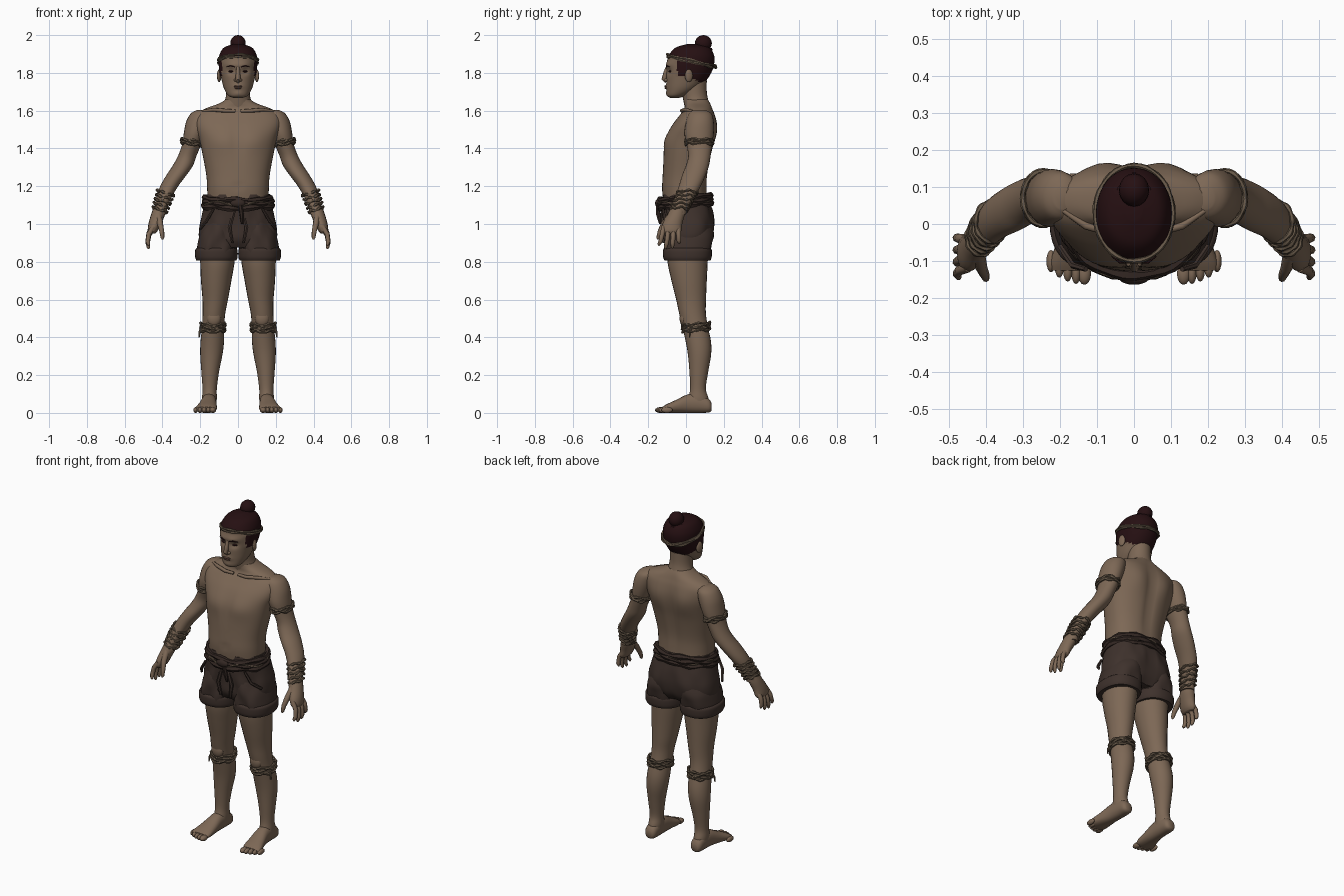
import bpy, bmesh, math
from mathutils import Vector

def material(name, rgb):
    m = bpy.data.materials.new(name)
    m.diffuse_color = (*rgb, 1)
    return m

SKIN = material("skin", (0.205, 0.138, 0.092))
HAIR = material("dark hair", (0.019, 0.005, 0.006))
CLOTH = material("brown cloth", (0.048, 0.031, 0.025))
SASH = material("dark sash", (0.034, 0.021, 0.017))
ROPE = material("rope", (0.135, 0.098, 0.065))
LIP = material("lips", (0.13, 0.07, 0.052))

def finish(ob, mirror, angle=50):
    bpy.ops.object.select_all(action='DESELECT')
    ob.select_set(True)
    bpy.context.view_layer.objects.active = ob
    if ob.type == 'CURVE':
        bpy.ops.object.convert(target='MESH')
        ob = bpy.context.object
    bpy.ops.object.shade_smooth_by_angle(angle=math.radians(angle))
    if mirror:
        ob.modifiers.new("mirror", 'MIRROR').use_mirror_merge = False
    return ob

def loft(name, rings, mat, n=24, power=2.0, steps=4, axis='z', deform=None, mirror=False):
    """Skin smoothly between rings given as (a0, a1, b0, b1, position)."""
    rows = []
    for i in range(len(rings) - 1):
        p = [rings[max(0, min(len(rings) - 1, i + k))] for k in (-1, 0, 1, 2)]
        for s in range(steps):
            t = s / steps
            rows.append([0.5 * (2*b + (c - a)*t + (2*a - 5*b + 4*c - d)*t*t + (3*b - a - 3*c + d)*t**3)
                         for a, b, c, d in zip(*p)])
    rows.append(rings[-1])
    bm, loops = bmesh.new(), []
    for a0, a1, b0, b1, pos in rows:
        loop = []
        for k in range(n):
            w = 2 * math.pi * k / n
            c, s = math.cos(w), math.sin(w)
            a = (a0 + a1)/2 + (a1 - a0)/2 * math.copysign(abs(c)**(2/power), c)
            b = (b0 + b1)/2 + (b1 - b0)/2 * math.copysign(abs(s)**(2/power), s)
            co = Vector((a, b, pos) if axis == 'z' else (a, pos, b))
            loop.append(bm.verts.new(deform(co) if deform else co))
        loops.append(loop)
    for u, v in zip(loops, loops[1:]):
        for k in range(n):
            bm.faces.new((u[k], u[(k+1) % n], v[(k+1) % n], v[k]))
    bm.faces.new(loops[0])
    bm.faces.new(loops[-1])
    bmesh.ops.recalc_face_normals(bm, faces=bm.faces)
    me = bpy.data.meshes.new(name)
    bm.to_mesh(me)
    bm.free()
    me.materials.append(mat)
    ob = bpy.data.objects.new(name, me)
    bpy.context.collection.objects.link(ob)
    return finish(ob, mirror)

def tube(name, pts, mat, mirror=False, closed=False, res=2):
    """Tapered round tube through points (x, y, z, radius)."""
    cu = bpy.data.curves.new(name, 'CURVE')
    cu.dimensions, cu.bevel_depth, cu.bevel_resolution, cu.use_fill_caps = '3D', 1, res, True
    sp = cu.splines.new('POLY')
    sp.points.add(len(pts) - 1)
    for p, (x, y, z, r) in zip(sp.points, pts):
        p.co, p.radius = (x, y, z, 1), r
    sp.use_cyclic_u = closed
    cu.materials.append(mat)
    ob = bpy.data.objects.new(name, cu)
    bpy.context.collection.objects.link(ob)
    return finish(ob, mirror)

def band(name, x0, x1, y0, y1, z, mat, r=0.008, tilt=0, slope=0, wave=0.004, phase=0, mirror=False):
    """Uneven cord wrapped round a body part; tilt follows y, slope follows x."""
    pts = []
    for k in range(40):
        w = 2 * math.pi * k / 40
        c, s = math.cos(w), math.sin(w)
        pts.append(((x0+x1)/2 + (x1-x0)/2*c, (y0+y1)/2 + (y1-y0)/2*s,
                    z + tilt*s + slope*c + wave*math.sin(5*w + phase), r*(1 + 0.25*math.sin(9*w + phase))))
    return tube(name, pts, mat, mirror, True, 1)

def ball(name, loc, size, mat, mirror=False, rot=0):
    bpy.ops.mesh.primitive_uv_sphere_add(segments=16, ring_count=10)
    ob = bpy.context.object
    ob.name = name
    for v in ob.data.vertices:
        p = Vector((v.co.x*size[0], v.co.y*size[1], v.co.z*size[2]))
        c, s = math.cos(rot), math.sin(rot)
        v.co = Vector((p.x*c - p.y*s, p.x*s + p.y*c, p.z)) + Vector(loc)
    ob.data.materials.append(mat)
    return finish(ob, mirror)

def bump(v, x, z, rx, rz):
    return math.exp(-((abs(v.x) - x)/rx)**2 - ((v.z - z)/rz)**2)

# Torso with chest, shoulder blades, spine groove and navel
def torso_shape(v):
    if v.y < 0.02:
        v.y -= 0.012*bump(v, 0.085, 1.44, 0.07, 0.06)
        v.y += 0.008*bump(v, 0, 1.45, 0.022, 0.12) + 0.008*bump(v, 0, 1.2, 0.012, 0.015)
    else:
        v.y += 0.016*bump(v, 0.09, 1.5, 0.06, 0.08) - 0.016*bump(v, 0, 1.38, 0.025, 0.2)
    return v

loft("torso", [(-.16, .16, -.115, .115, 1.08), (-.163, .163, -.127, .112, 1.18), (-.168, .168, -.124, .115, 1.26),
     (-.188, .188, -.118, .135, 1.37), (-.205, .205, -.105, .15, 1.45), (-.228, .228, -.075, .155, 1.52),
     (-.225, .225, -.035, .15, 1.575), (-.175, .175, -.01, .14, 1.61), (-.10, .10, -.008, .13, 1.638),
     (-.065, .065, -.01, .118, 1.66)], SKIN, n=48, power=2.3, deform=torso_shape)
loft("neck", [(-.09, .09, -.005, .13, 1.61), (-.068, .068, -.015, .117, 1.66), (-.062, .062, -.022, .11, 1.7),
     (-.062, .062, -.025, .11, 1.76)], SKIN)
tube("collarbone", [(.015, -.018, 1.598, .008), (.07, -.022, 1.6, .01), (.13, -.005, 1.605, .01),
     (.19, .035, 1.598, .006)], SKIN, mirror=True)

# Head with hair painted above a sloping hairline
def hairline(y):
    if y < -0.045:
        return 1.878
    if y < 0.0:
        return 1.785
    return 1.785 - 0.45*min(y, 0.12)

def head_shape(v):
    if v.z > hairline(v.y):
        v.x *= 1.04
        v.y = 0.03 + (v.y - 0.03)*1.03
    elif v.y < 0:
        v.y += 0.013*bump(v, 0.037, 1.808, 0.02, 0.016) - 0.006*bump(v, 0.03, 1.842, 0.035, 0.012)
        v.y -= 0.006*bump(v, 0, 1.727, 0.025, 0.012) + 0.004*bump(v, 0, 1.69, 0.02, 0.012)
    return v

head = loft("head", [(-.025, .025, -.085, -.035, 1.668), (-.052, .052, -.1, .0, 1.68), (-.073, .073, -.103, .06, 1.715),
     (-.086, .086, -.104, .105, 1.76), (-.095, .095, -.104, .135, 1.81), (-.099, .099, -.101, .147, 1.86),
     (-.093, .093, -.084, .143, 1.9), (-.07, .07, -.05, .12, 1.935), (-.02, .02, .01, .07, 1.953)],
     SKIN, n=56, steps=6, power=2.1, deform=head_shape)
head.data.materials.append(HAIR)
for p in head.data.polygons:
    p.material_index = int(p.center.z > hairline(p.center.y))

# Face
tube("nose", [(0, -.095, 1.838, .009), (0, -.109, 1.8, .011), (0, -.116, 1.768, .014), (0, -.104, 1.752, .009)], SKIN)
ball("nostril", (.013, -.104, 1.762), (.009, .012, .008), SKIN, True)
ball("eye", (.037, -.083, 1.808), (.015, .009, .0055), HAIR, True, .25)
tube("brow", [(.015, -.104, 1.831, .003), (.038, -.103, 1.837, .004), (.06, -.087, 1.832, .002)], HAIR, True, res=1)
ball("upper_lip", (0, -.108, 1.729), (.024, .007, .005), LIP)
ball("lower_lip", (0, -.107, 1.72), (.02, .007, .005), LIP)
ball("ear", (.1, .015, 1.785), (.01, .022, .034), SKIN, True, .3)

# Headband and topknot
for i, r in enumerate((0, .011)):
    band(f"headband_{i}", -.105, .105, -.1, .158, 1.856 + r, ROPE, .0065, tilt=-.03, wave=.002, phase=i*2)
ball("topknot", (0, .092, 1.957), (.041, .045, .043), HAIR)
band("topknot_tie", -.04, .04, .04, .13, 1.93, HAIR, .009, tilt=-.012)

# Arms
loft("arm", [(.17, .215, .04, .10, 1.604), (.145, .25, .015, .135, 1.585), (.15, .275, .0, .147, 1.54),
     (.17, .287, -.008, .147, 1.48), (.195, .296, .003, .138, 1.42), (.22, .318, .012, .13, 1.36),
     (.238, .345, .0, .122, 1.31), (.272, .378, -.02, .105, 1.26), (.317, .412, -.038, .078, 1.2),
     (.352, .432, -.06, .045, 1.14), (.375, .446, -.083, .008, 1.08), (.38, .455, -.09, .0, 1.05)],
     SKIN, mirror=True)
for i in range(3):
    band(f"arm_band_{i}", .19, .3, -.003, .143, 1.422 + .01*i, ROPE, .007, slope=.008, phase=i*2, mirror=True)
for i in range(5):
    t = i/4
    band(f"wrist_band_{i}", .376 - .037*t, .451 - .023*t, -.083 + .035*t, .01 + .05*t, 1.075 + .022*i,
         ROPE, .007, slope=.014, phase=i*1.7, mirror=True)

# Hands
loft("palm", [(.385, .45, -.083, -.005, 1.08), (.388, .462, -.1, -.008, 1.045), (.407, .474, -.124, -.02, 1.0),
     (.425, .478, -.13, -.024, .965), (.438, .472, -.12, -.035, .95)], SKIN, n=16, mirror=True)
for i, (y, tip, zt) in enumerate(((-.117, -.143, .885), (-.092, -.108, .868), (-.066, -.072, .872), (-.041, -.036, .895))):
    zm = (zt + .97)/2
    tube(f"finger_{i}", [(.448, y, .985, .014), (.472, (y*2 + tip)/3, zm + .02, .013), (.478, (y + tip*2)/3, zm - .02, .012),
         (.474, tip, zt + .008, .009), (.473, tip, zt, .004)], SKIN, True)
tube("thumb", [(.42, -.08, 1.045, .018), (.412, -.118, 1.0, .016), (.403, -.138, .958, .013),
     (.4, -.147, .928, .01), (.4, -.15, .918, .004)], SKIN, True)

# Legs
loft("leg", [(.012, .2, -.1, .12, .9), (.018, .2, -.098, .115, .8), (.035, .196, -.077, .11, .7), (.053, .188, -.052, .106, .6),
     (.067, .187, -.037, .105, .53), (.073, .19, -.02, .115, .46), (.074, .198, -.002, .132, .38), (.082, .2, .01, .133, .31),
     (.1, .194, .018, .118, .22), (.112, .188, .022, .105, .13), (.112, .19, .012, .118, .08), (.115, .188, .0, .125, .04)],
     SKIN, mirror=True)
ball("kneecap", (.128, -.012, .5), (.038, .022, .042), SKIN, True)
for i in range(4):
    band(f"knee_band_{i}", .068, .198, -.02, .126, .435 + .012*i, ROPE, .007, tilt=.006, phase=i*2.3, mirror=True)
tube("knee_band_tail", [(.19, .03, .46, .006), (.203, .02, .43, .006), (.206, .018, .4, .003)], ROPE, True, res=1)

# Feet
loft("foot", [(.132, .172, .012, .05, .136), (.118, .186, .002, .075, .12), (.114, .19, .0, .1, .07), (.114, .195, .0, .098, .01),
     (.112, .21, .0, .07, -.05), (.112, .225, .0, .047, -.1), (.12, .225, .003, .032, -.125)],
     SKIN, n=20, axis='y', power=2.3, mirror=True)
for i in range(5):
    ball(f"toe_{i}", (.134 + .0225*i, -.134 + .003*i*i*.7, .015), (.018 if i == 0 else .0125, .03, .0155), SKIN, True)

# Shorts with loose folds
def folds(v):
    k = 0.005*math.sin(v.z*38 + abs(v.x)*55) + 0.004*math.sin(abs(v.x)*70 - v.z*22)
    if v.y > 0.03:
        v.y -= 0.018*bump(v, 0, .97, .022, .1)
        k *= 0.5
    v.y += k if v.y < 0.01 else -k
    return v

loft("shorts_hips", [(-.168, .168, -.12, .122, 1.155), (-.178, .178, -.125, .13, 1.11), (-.193, .193, -.12, .147, 1.04),
     (-.205, .205, -.117, .153, .98), (-.205, .205, -.112, .14, .92), (-.17, .17, -.09, .11, .875)],
     CLOTH, n=48, power=2.4, deform=folds)
loft("shorts_leg", [(.02, .17, -.1, .12, 1.02), (.006, .2, -.115, .145, .95), (.004, .213, -.117, .14, .9),
     (.006, .218, -.115, .132, .86), (.01, .215, -.11, .125, .815)], CLOTH, n=32, power=2.3, deform=folds, mirror=True)
loft("shorts_cuff", [(.008, .218, -.115, .13, .872), (.002, .227, -.122, .137, .86), (.002, .227, -.121, .136, .825),
     (.008, .221, -.114, .13, .808)], CLOTH, n=32, power=2.3, mirror=True)
tube("shorts_pocket", [(.13, -.122, 1.08, .007), (.165, -.112, 1.02, .009), (.2, -.06, .975, .008)], CLOTH, True, res=1)
tube("shorts_fold", [(.02, -.125, 1.07, .01), (.045, -.125, .98, .011), (.03, -.118, .9, .007)], CLOTH, True, res=1)

# Waist sash, cord and knot
for i, z in enumerate((1.095, 1.117, 1.138)):
    band(f"sash_{i}", -.181 + .003*i, .181 - .003*i, -.138, .132, z, SASH, .015, tilt=.012, phase=i*2)
band("sash_cord", -.186, .186, -.15, .139, 1.118, ROPE, .0045, tilt=.012, wave=.012)
ball("sash_knot", (0, -.147, 1.11), (.04, .017, .022), SASH)
tube("sash_end", [(.012, -.15, 1.1, .011), (.02, -.147, 1.05, .012), (.022, -.137, 1.0, .006)], SASH, res=1)
